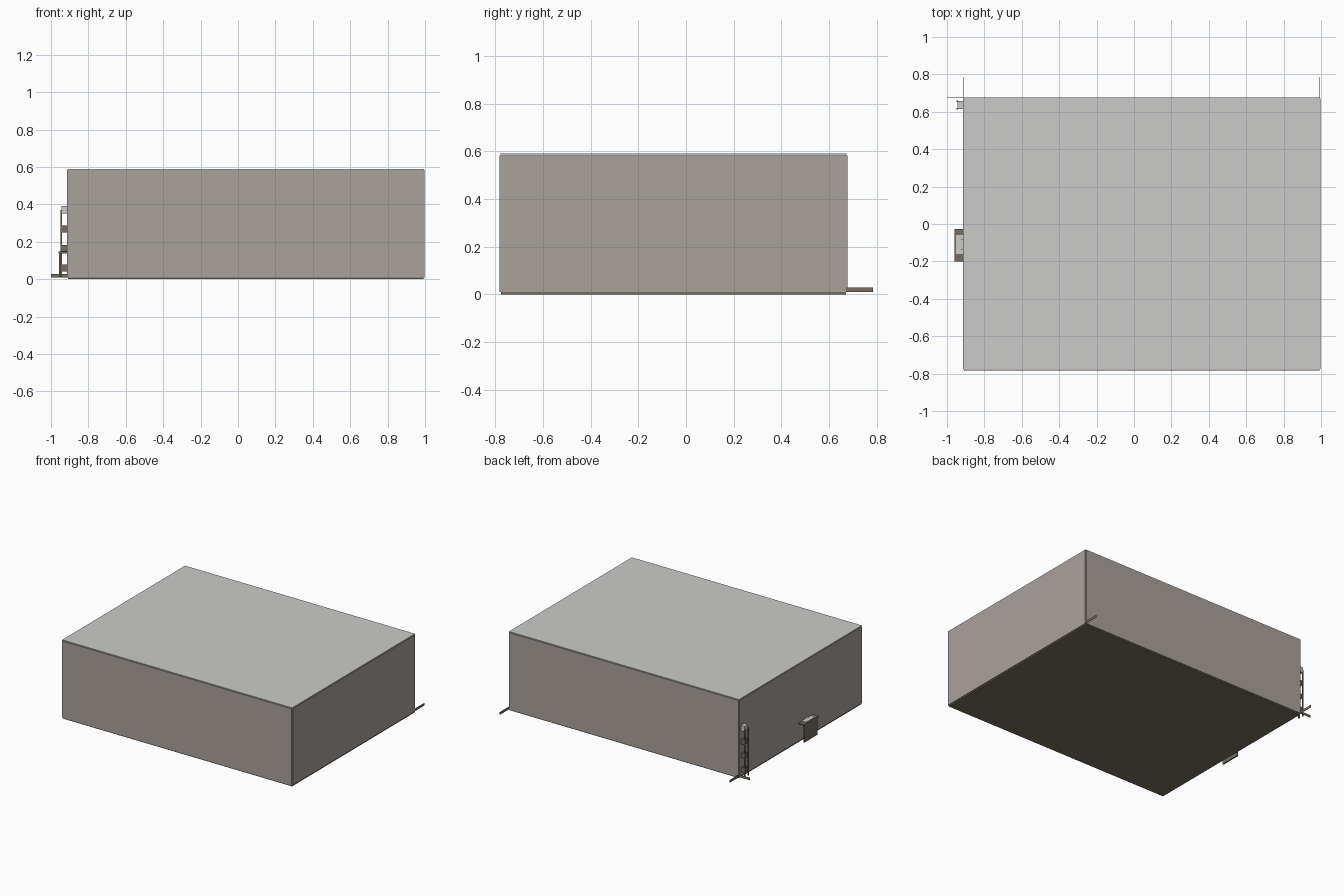
import bpy
import bmesh

if "Cube" in bpy.data.objects:
    bpy.data.objects.remove(bpy.data.objects["Cube"])


def material(name, rgb):
    m = bpy.data.materials.new(name)
    m.diffuse_color = (*rgb, 1)
    m.use_nodes = True
    m.node_tree.nodes["Principled BSDF"].inputs["Base Color"].default_value = m.diffuse_color
    return m


WALL = material("warm grey wall", (0.40, 0.36, 0.335))
LIGHT = material("light grey", (0.60, 0.60, 0.585))
BROWN = material("dark brown metal", (0.185, 0.155, 0.11))


def box(name, x, y, z, mat):
    """Box from (min, max) pairs on each axis."""
    bm = bmesh.new()
    bmesh.ops.create_cube(bm, size=1)
    for v in bm.verts:
        v.co = [r[0] if c < 0 else r[1] for c, r in zip(v.co, (x, y, z))]
    me = bpy.data.meshes.new(name)
    bm.to_mesh(me)
    bm.free()
    me.materials.append(mat)
    ob = bpy.data.objects.new(name, me)
    bpy.context.collection.objects.link(ob)
    return ob


X0, X1, Y0, Y1, TOP = -0.914, 0.997, -0.782, 0.677, 0.59
G = 0.006  # panel thickness and corner reveal

# Dark frame showing as seams between the panels
box("frame", (X0 + G, X1 - G), (Y0 + G, Y1 - G), (0.002, TOP - G), BROWN)
box("floor", (X0 + G, X1 - G), (Y0 + G, Y1 - G), (0, 0.008), BROWN)

# Wall panels and roof
zr = (0.009, TOP - 0.007)
box("front_wall", (X0 + G, X1 - G), (Y0, Y0 + G), zr, WALL)
box("back_wall", (X0 + G, X1 - G), (Y1 - G, Y1), zr, WALL)
box("left_wall", (X0, X0 + G), (Y0 + G, Y1 - G), zr, WALL)
box("right_wall", (X1 - G, X1), (Y0 + G, Y1 - G), zr, WALL)
box("roof", (X0 + 0.003, X1 - 0.003), (Y0 + 0.003, Y1 - 0.003),
    (TOP - G, TOP), LIGHT)

# Thin strips running out from the back corners
sz = (0.01, 0.028)
box("left_back_strip", (X0 + 0.002, X0 + 0.005), (Y1 - G, 0.785), sz, BROWN)
box("right_back_strip", (X1 - 0.006, X1 - 0.003), (Y1 - G, 0.785), sz, BROWN)
box("side_strip", (-1.0, X0 + G), (Y1 - 0.004, Y1 - 0.002), sz, BROWN)

# Ladder near the back left corner
for i, y in enumerate((0.612, 0.652)):
    box(f"ladder_rail_{i}", (-0.95, -0.942), (y, y + 0.008), (0.01, 0.37), BROWN)
for i, (z0, z1) in enumerate(((0.04, 0.078), (0.148, 0.182), (0.25, 0.288))):
    box(f"ladder_rung_{i}", (-0.942, X0), (0.617, 0.655), (z0, z1), BROWN)
box("ladder_top", (-0.945, X0), (0.615, 0.657), (0.35, 0.39), LIGHT)

# Side step: upright panel, flanged top with a light inset and two studs
box("step_panel", (-0.956, -0.946), (-0.192, -0.038), (0.008, 0.142), BROWN)
box("step_top", (-0.96, X0), (-0.2, -0.028), (0.138, 0.147), BROWN)
box("step_inset", (-0.953, X0), (-0.16, -0.06), (0.145, 0.151), LIGHT)
for i, y in enumerate((-0.14, -0.085)):
    box(f"step_stud_{i}", (-0.924, -0.918), (y, y + 0.006), (0.15, 0.154), BROWN)
